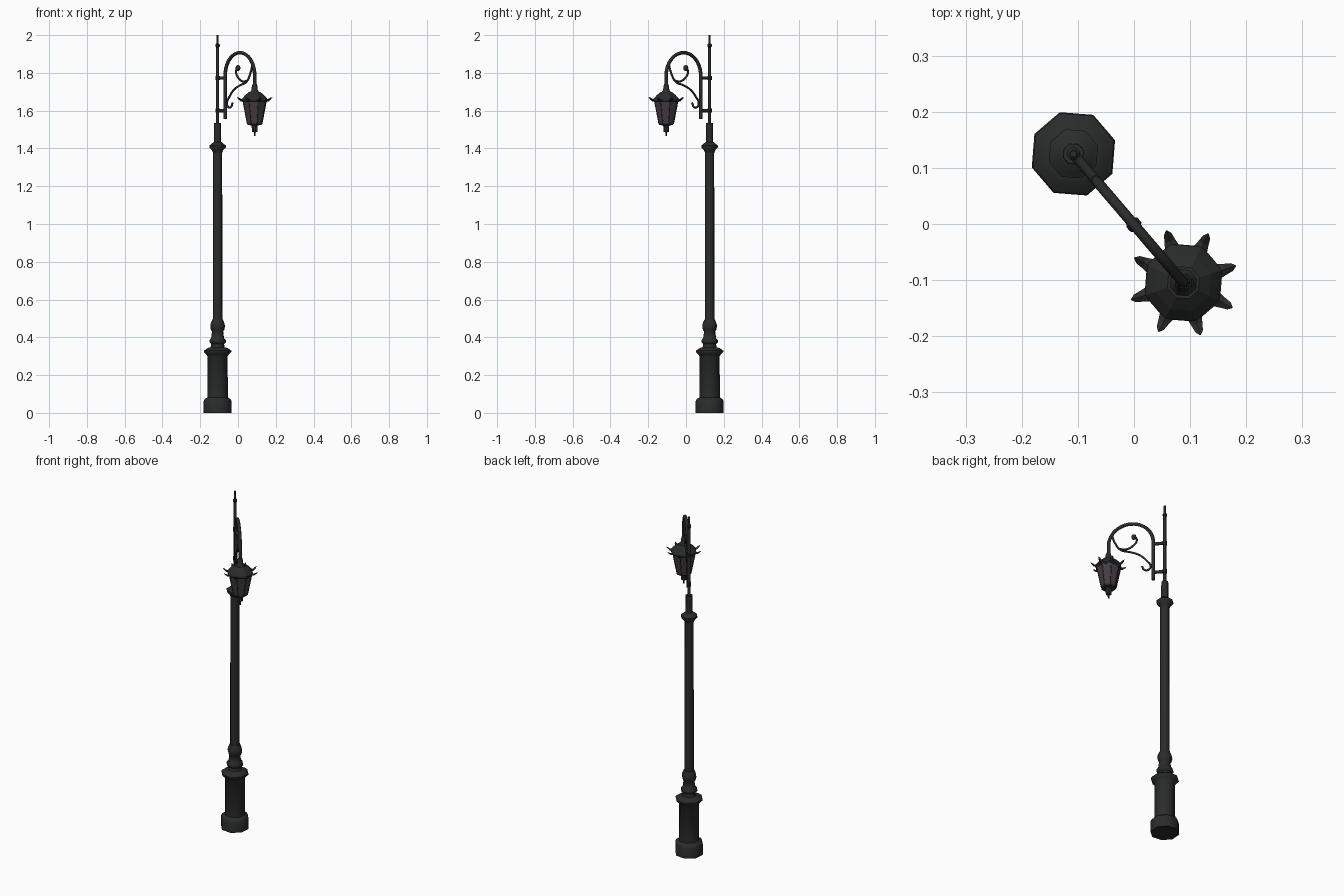
import bpy, bmesh, math
from mathutils import Matrix, Vector

if "Cube" in bpy.data.objects:
    bpy.data.objects.remove(bpy.data.objects["Cube"])

# Local frame: pole on the origin, arm along +x; then turned and placed
PLACE = Matrix.Translation((-0.108, 0.125, 0)) @ Matrix.Rotation(math.radians(-49.5), 4, 'Z')
LAMP = 0.302      # distance from pole to lantern


def material(name, rgb):
    m = bpy.data.materials.new(name)
    m.diffuse_color = (*rgb, 1)
    m.use_nodes = True
    m.node_tree.nodes["Principled BSDF"].inputs["Base Color"].default_value = m.diffuse_color
    return m


iron = material("dark_iron", (0.023, 0.024, 0.024))
glass = material("smoky_glass", (0.062, 0.046, 0.058))


def finish(ob, mat, angle=None):
    ob.data.materials.append(mat)
    ob.matrix_world = PLACE
    bpy.ops.object.select_all(action='DESELECT')
    ob.select_set(True)
    bpy.context.view_layer.objects.active = ob
    if ob.type == 'CURVE':
        bpy.ops.object.convert(target='MESH')
    if angle:
        bpy.ops.object.shade_smooth_by_angle(angle=math.radians(angle))
    return ob


def mesh_object(name, bm):
    bmesh.ops.recalc_face_normals(bm, faces=bm.faces)
    me = bpy.data.meshes.new(name)
    bm.to_mesh(me)
    bm.free()
    ob = bpy.data.objects.new(name, me)
    bpy.context.collection.objects.link(ob)
    return ob


def lathe(name, profile, mat, d=0.0, sides=8, angle=None):
    """Turn a (radius, z) profile into a capped solid."""
    bm = bmesh.new()
    rings = []
    for r, z in profile:
        ring = []
        for i in range(sides):
            a = 2 * math.pi * (i + 0.5) / sides
            ring.append(bm.verts.new((d + r * math.cos(a), r * math.sin(a), z)))
        rings.append(ring)
    for lo, hi in zip(rings, rings[1:]):
        for i in range(sides):
            j = (i + 1) % sides
            bm.faces.new((lo[i], lo[j], hi[j], hi[i]))
    bm.faces.new(rings[0][::-1])
    bm.faces.new(rings[-1])
    return finish(mesh_object(name, bm), mat, angle)


def tube(name, pts, radius, mat, smooth=False):
    """Round bar along (distance, z) or (x, y, z) points."""
    pts = [p if len(p) == 3 else (p[0], 0, p[1]) for p in pts]
    cu = bpy.data.curves.new(name, 'CURVE')
    cu.dimensions = '3D'
    cu.bevel_depth = radius
    cu.bevel_resolution = 2
    cu.use_fill_caps = True
    cu.resolution_u = 5
    if smooth:
        sp = cu.splines.new('BEZIER')
        sp.bezier_points.add(len(pts) - 1)
        for bp, p in zip(sp.bezier_points, pts):
            bp.co = p
            bp.handle_left_type = bp.handle_right_type = 'AUTO'
    else:
        sp = cu.splines.new('POLY')
        sp.points.add(len(pts) - 1)
        for sp_pt, p in zip(sp.points, pts):
            sp_pt.co = (*p, 1)
    ob = bpy.data.objects.new(name, cu)
    bpy.context.collection.objects.link(ob)
    return finish(ob, mat, 50)


# Pole: pedestal, turned mouldings, shaft
lathe("pedestal", [(.078, 0), (.078, .06), (.072, .073), (.057, .082), (.056, .30),
                   (.062, .308), (.076, .322), (.076, .329), (.058, .342), (.045, .347)],
      iron, angle=48)
lathe("base_moulding", [(.040, .34), (.036, .365), (.046, .374), (.046, .384), (.036, .396),
                        (.031, .43), (.037, .44), (.041, .458), (.039, .472), (.029, .495)],
      iron, angle=48)
lathe("shaft", [(.027, .49), (.0255, 1.385)], iron, angle=48)
lathe("shaft_collar", [(.025, 1.375), (.031, 1.39), (.046, 1.406), (.046, 1.416),
                       (.034, 1.424), (.021, 1.435)], iron, angle=48)
lathe("upper_neck", [(.020, 1.43), (.019, 1.535)], iron, angle=48)
lathe("top_rod", [(.0085, 1.53), (.0085, 1.94), (.006, 1.955), (.006, 2.0)], iron, angle=48)
lathe("rod_ring", [(.008, 1.935), (.012, 1.94), (.012, 1.95), (.007, 1.955)], iron)

# Bracket: bar rising into a half-circle arm that hangs the lantern
c, R = 0.182, 0.12
arc = [(c - R * math.cos(math.pi * i / 20), 1.787 + R * math.sin(math.pi * i / 20))
       for i in range(21)]
tube("bracket_arm", [(c - R, 1.555)] + arc + [(LAMP, 1.72)], .0095, iron)
for n, z in (("lower", 1.60), ("upper", 1.773)):
    tube(n + "_strut", [(0, z), (c - R, z)], .009, iron)
    lathe(n + "_strut_ring", [(.012, z - .011), (.012, z + .011)], iron)

# Scrollwork inside the arm
tube("scroll_sweep", [(.285, 1.85), (.268, 1.80), (.235, 1.752), (.185, 1.735), (.135, 1.712),
                      (.095, 1.672), (.076, 1.64), (.088, 1.618), (.11, 1.62), (.122, 1.642)],
     .0055, iron, True)
tube("scroll_curl", [(.245, 1.76), (.205, 1.755), (.17, 1.773), (.150, 1.805), (.158, 1.826)],
     .0055, iron, True)
lathe("scroll_knob", [(.004, 1.81), (.012, 1.817), (.014, 1.827), (.011, 1.836), (.004, 1.841)],
      iron, d=.166, angle=60)

# Lantern: glass body, corner ribs, base, roof, hanger
lathe("lantern_glass", [(.041, 1.53), (.066, 1.655)], glass, d=LAMP)
for i in range(8):
    a = math.pi * (i + .5) / 4
    tube(f"lantern_rib_{i}", [(LAMP + r * math.cos(a), r * math.sin(a), z)
                              for r, z in ((.041, 1.53), (.066, 1.655))], .0022, iron)
lathe("lantern_base", [(.004, 1.465), (.005, 1.485), (.015, 1.488), (.017, 1.522),
                       (.038, 1.524), (.043, 1.532)], iron, d=LAMP)
lathe("lantern_roof", [(.066, 1.645), (.073, 1.652), (.071, 1.662), (.052, 1.683),
                       (.030, 1.70)], iron, d=LAMP)
lathe("lantern_hanger", [(.026, 1.698), (.017, 1.71), (.016, 1.728), (.011, 1.742)],
      iron, d=LAMP, angle=48)

# Roof spikes: leaves curling outward from each roof corner
bm = bmesh.new()
for i in range(8):
    turn = Matrix.Translation((LAMP, 0, 0)) @ Matrix.Rotation(math.pi * (i + .5) / 4, 4, 'Z')
    rings = []
    for r, z, w, t in ((.060, 1.654, .015, .008), (.078, 1.655, .010, .006),
                       (.091, 1.664, .007, .004), (.098, 1.671, .001, .001)):
        rings.append([bm.verts.new(turn @ Vector((r, y, z + h)))
                      for y, h in ((-w, 0), (0, -t), (w, 0), (0, t))])
    for lo, hi in zip(rings, rings[1:]):
        for k in range(4):
            m = (k + 1) % 4
            bm.faces.new((lo[k], lo[m], hi[m], hi[k]))
    bm.faces.new(rings[0][::-1])
    bm.faces.new(rings[-1])
finish(mesh_object("roof_spikes", bm), iron)
